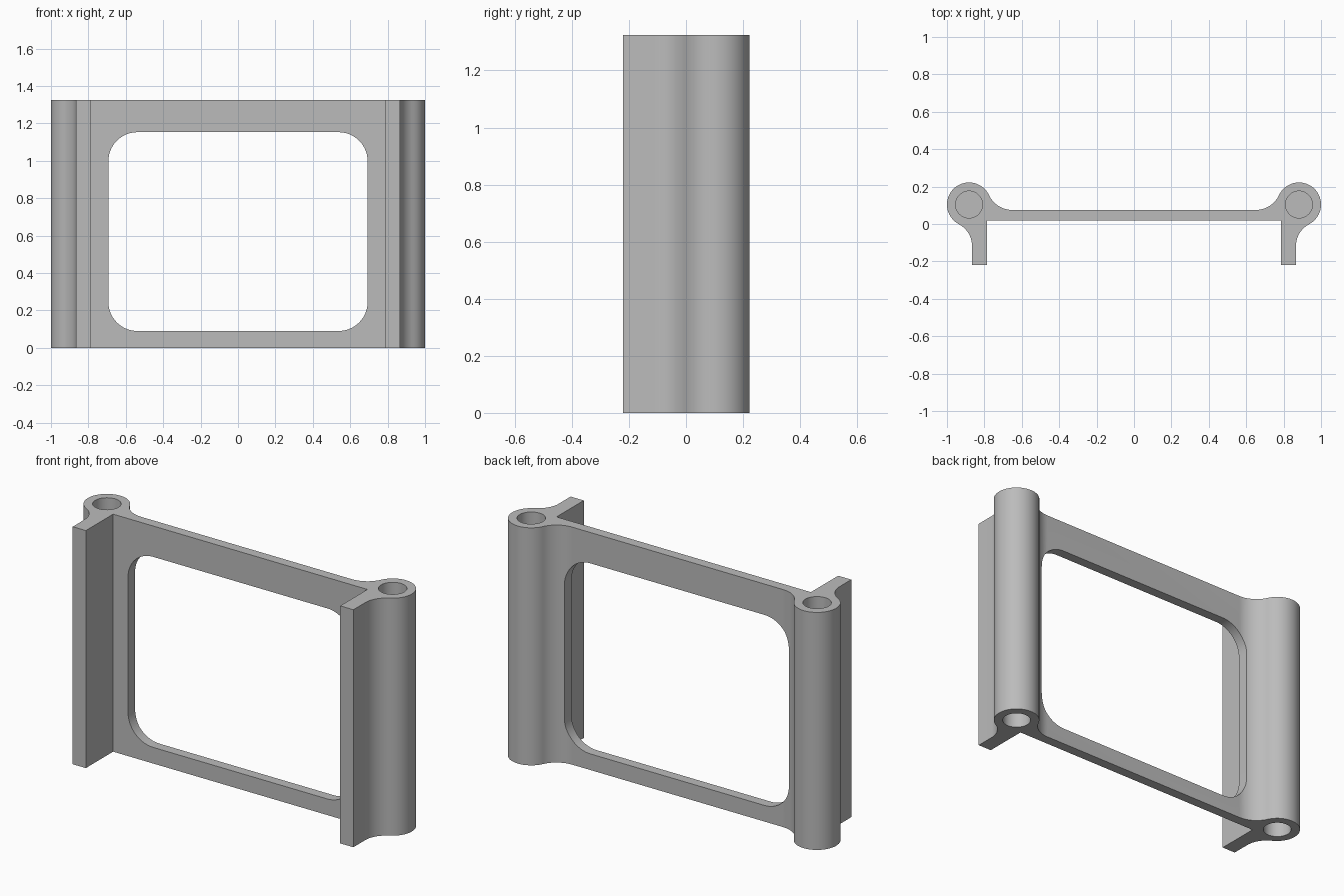
import bpy, bmesh
from math import sin, cos, atan2, pi
from mathutils import Vector

cube = bpy.data.objects.get("Cube")
if cube:
    bpy.data.objects.remove(cube, do_unlink=True)

HEIGHT = 1.325
TUBE = Vector((0.882, 0.104))
TUBE_R, BORE_R, BORE_DEPTH = 0.118, 0.072, 0.4
PLATE_FRONT, PLATE_BACK = 0.02, 0.075
LEG_IN, LEG_OUT, LEG_END = 0.785, 0.866, -0.22

grey = bpy.data.materials.new("grey")
grey.use_nodes = True
colour = (0.5, 0.5, 0.5, 1)
grey.diffuse_color = colour
grey.node_tree.nodes["Principled BSDF"].inputs["Base Color"].default_value = colour


def arc(centre, r, a0, a1, n):
    return [Vector((centre[0] + r * cos(a), centre[1] + r * sin(a)))
            for a in (a0 + (a1 - a0) * i / n for i in range(n + 1))]


def prism(name, points, direction):
    """Extrude a closed 3D outline along a direction."""
    bm = bmesh.new()
    face = bm.faces.new([bm.verts.new(p) for p in points])
    top = bmesh.ops.extrude_face_region(bm, geom=[face])["geom"]
    bmesh.ops.translate(bm, vec=direction,
                        verts=[v for v in top if isinstance(v, bmesh.types.BMVert)])
    bmesh.ops.recalc_face_normals(bm, faces=bm.faces)
    mesh = bpy.data.meshes.new(name)
    bm.to_mesh(mesh)
    bm.free()
    mesh.materials.append(grey)
    ob = bpy.data.objects.new(name, mesh)
    bpy.context.collection.objects.link(ob)
    return ob


def cut(target, cutter):
    mod = target.modifiers.new("cut", "BOOLEAN")
    mod.operation, mod.solver, mod.object = "DIFFERENCE", "EXACT", cutter
    bpy.context.view_layer.objects.active = target
    bpy.ops.object.modifier_apply(modifier=mod.name)
    bpy.data.objects.remove(cutter, do_unlink=True)


# Fillets that blend the tube into the leg and into the back of the plate
leg_fillet, leg_r = Vector((LEG_OUT + 0.13, -0.117)), 0.13
plate_fillet, plate_r = Vector((0.65, PLATE_BACK + 0.139)), 0.139
to_leg = leg_fillet - TUBE
to_plate = plate_fillet - TUBE
a_leg = atan2(to_leg.y, to_leg.x)
a_plate = atan2(to_plate.y, to_plate.x)

# Half of the cross-section, mirrored to make the whole frame
half = [Vector((LEG_IN, PLATE_FRONT)), Vector((LEG_IN, LEG_END)), Vector((LEG_OUT, LEG_END))]
half += arc(leg_fillet, leg_r, pi, a_leg + pi, 14)
half += arc(TUBE, TUBE_R, a_leg, a_plate, 48)[1:]
half += arc(plate_fillet, plate_r, a_plate - pi, -pi / 2, 14)[1:]
outline = half + [Vector((-p.x, p.y)) for p in reversed(half)]
frame = prism("frame", [(p.x, p.y, 0) for p in outline], (0, 0, HEIGHT))

# Rounded window through the plate
win_x, win_low, win_high, win_r = 0.693, 0.09, 1.153, 0.155
corners = [(win_x - win_r, win_high - win_r), (win_r - win_x, win_high - win_r),
           (win_r - win_x, win_low + win_r), (win_x - win_r, win_low + win_r)]
window = []
for i, c in enumerate(corners):
    window += arc(c, win_r, i * pi / 2, (i + 1) * pi / 2, 14)
cut(frame, prism("window_cutter", [(p.x, -0.1, p.y) for p in window], (0, 0.5, 0)))

# Blind bores in both ends of each tube
for side in (-1, 1):
    for z in (-0.1, HEIGHT - BORE_DEPTH):
        ring = arc((side * TUBE.x, TUBE.y), BORE_R, 0, 2 * pi, 40)[:-1]
        cut(frame, prism("bore_cutter", [(p.x, p.y, z) for p in ring],
                         (0, 0, BORE_DEPTH + 0.1)))

bpy.ops.object.select_all(action="DESELECT")
frame.select_set(True)
bpy.context.view_layer.objects.active = frame
bpy.ops.object.shade_smooth_by_angle(angle=0.5)
